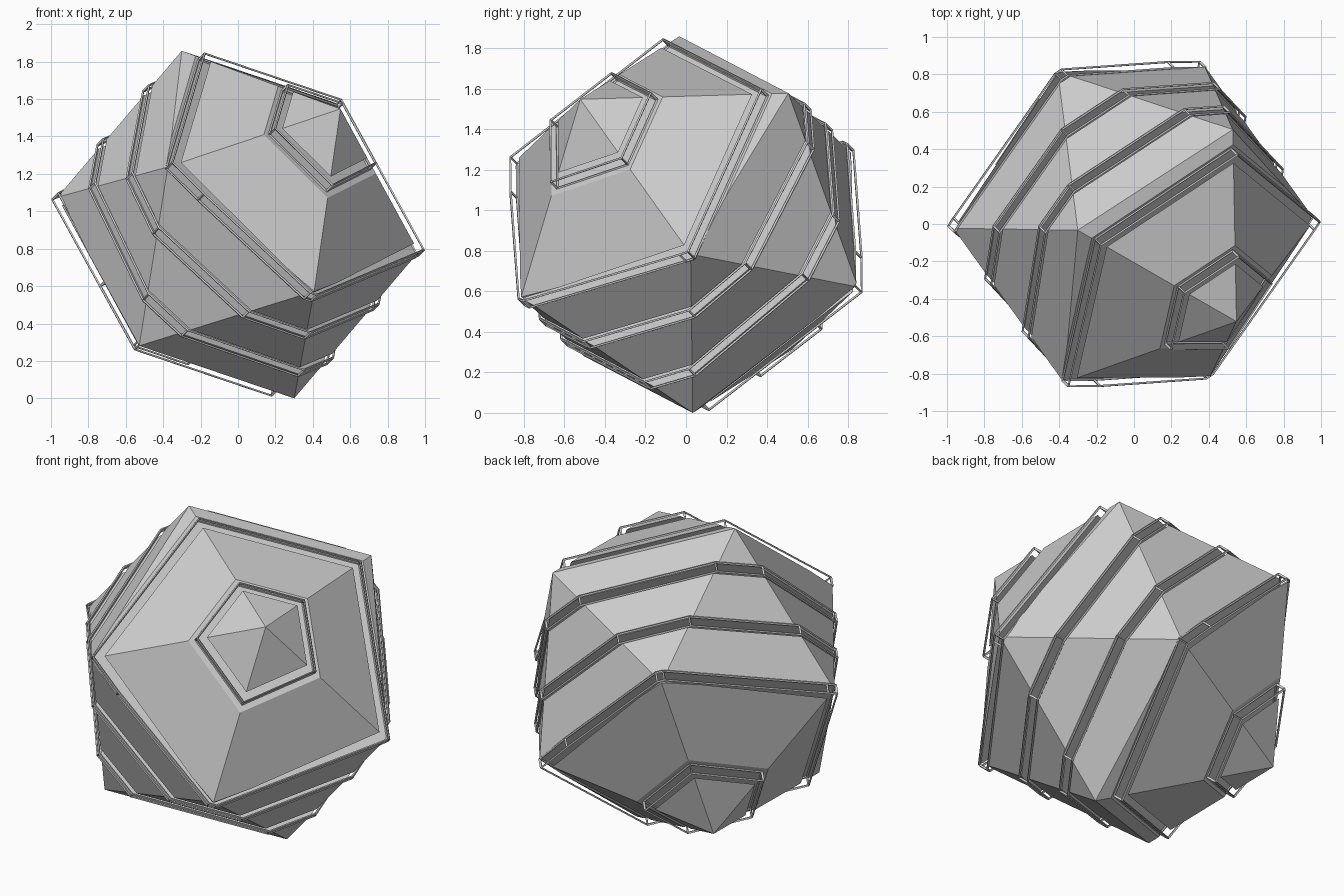
import bpy, bmesh, math
from mathutils import Vector

if "Cube" in bpy.data.objects:
    bpy.data.objects.remove(bpy.data.objects["Cube"])

R = 0.977            # icosahedron radius
GAP = 0.028          # half width of each slot
STEP = 0.154         # slots lie at odd multiples of this along N
N = Vector((1, -1, 1)).normalized()   # slicing direction

# icosahedron orientation: pole axis and one upper corner
pole = Vector((0.561, -0.534, 0.633)).normalized()
corner = Vector((-0.306, -0.035, 0.951))
e1 = (corner - pole * corner.dot(pole)).normalized()
e2 = pole.cross(e1)


def ring_corner(angle, side):
    a = math.radians(angle)
    flat = e1 * math.cos(a) + e2 * math.sin(a)
    return (flat * 2 + pole * side) / math.sqrt(5) * R


points = [pole * R, -pole * R]
for k in range(5):
    points += [ring_corner(72 * k, 1), ring_corner(72 * k + 36, -1)]
LIFT = Vector((0, 0, max(p.z for p in points)))


def icosahedron():
    bm = bmesh.new()
    for p in points:
        bm.verts.new(p)
    bmesh.ops.convex_hull(bm, input=bm.verts[:])
    bmesh.ops.recalc_face_normals(bm, faces=bm.faces[:])
    return bm


def cut(bm, height, **clear):
    geom = bm.verts[:] + bm.edges[:] + bm.faces[:]
    return bmesh.ops.bisect_plane(bm, geom=geom, dist=1e-5, plane_co=N * height,
                                  plane_no=N, **clear)


def add_object(name, bm):
    bmesh.ops.recalc_face_normals(bm, faces=bm.faces[:])
    mesh = bpy.data.meshes.new(name)
    bm.to_mesh(mesh)
    bm.free()
    obj = bpy.data.objects.new(name, mesh)
    obj.location = LIFT
    bpy.context.collection.objects.link(obj)
    return obj


def add_slice(name, low, high):
    bm = icosahedron()
    for height, clear in ((low, "clear_inner"), (high, "clear_outer")):
        if height is not None:
            cut(bm, height, **{clear: True})
            rim = [e for e in bm.edges if e.is_boundary]
            bmesh.ops.holes_fill(bm, edges=rim, sides=0)
    add_object(name, bm)


def add_frame(name, height):
    # outline of the body at this height, ordered around the slicing axis
    bm = icosahedron()
    res = cut(bm, height)
    outline = [v.co.copy() for v in res["geom_cut"] if isinstance(v, bmesh.types.BMVert)]
    bm.free()
    mid = N * height
    u = N.orthogonal().normalized()
    w = N.cross(u)
    outline.sort(key=lambda p: math.atan2((p - mid).dot(w), (p - mid).dot(u)))
    loop = []
    for p in outline:
        if all((p - q).length > 0.03 for q in loop):
            loop.append(p)
    # straight band, turned into a thin open frame
    bm = bmesh.new()
    low, high = [[bm.verts.new(mid + (p - mid) * 1.018 + N * s) for p in loop]
                 for s in (-GAP, GAP)]
    for i in range(len(loop)):
        j = (i + 1) % len(loop)
        bm.faces.new((low[i], low[j], high[j], high[i]))
    obj = add_object(name, bm)
    wire = obj.modifiers.new("frame", "WIREFRAME")
    wire.thickness = 0.014
    wire.use_boundary = True
    wire.use_even_offset = True
    wire.use_replace = True


# seven body slices with six open frames in the slots between them
heights = [STEP * k for k in (-5, -3, -1, 1, 3, 5)]
lows = [None] + [h + GAP for h in heights]
highs = [h - GAP for h in heights] + [None]
for i, (lo, hi) in enumerate(zip(lows, highs)):
    add_slice(f"body_slice_{i + 1}", lo, hi)
for i, h in enumerate(heights):
    add_frame(f"slot_frame_{i + 1}", h)
